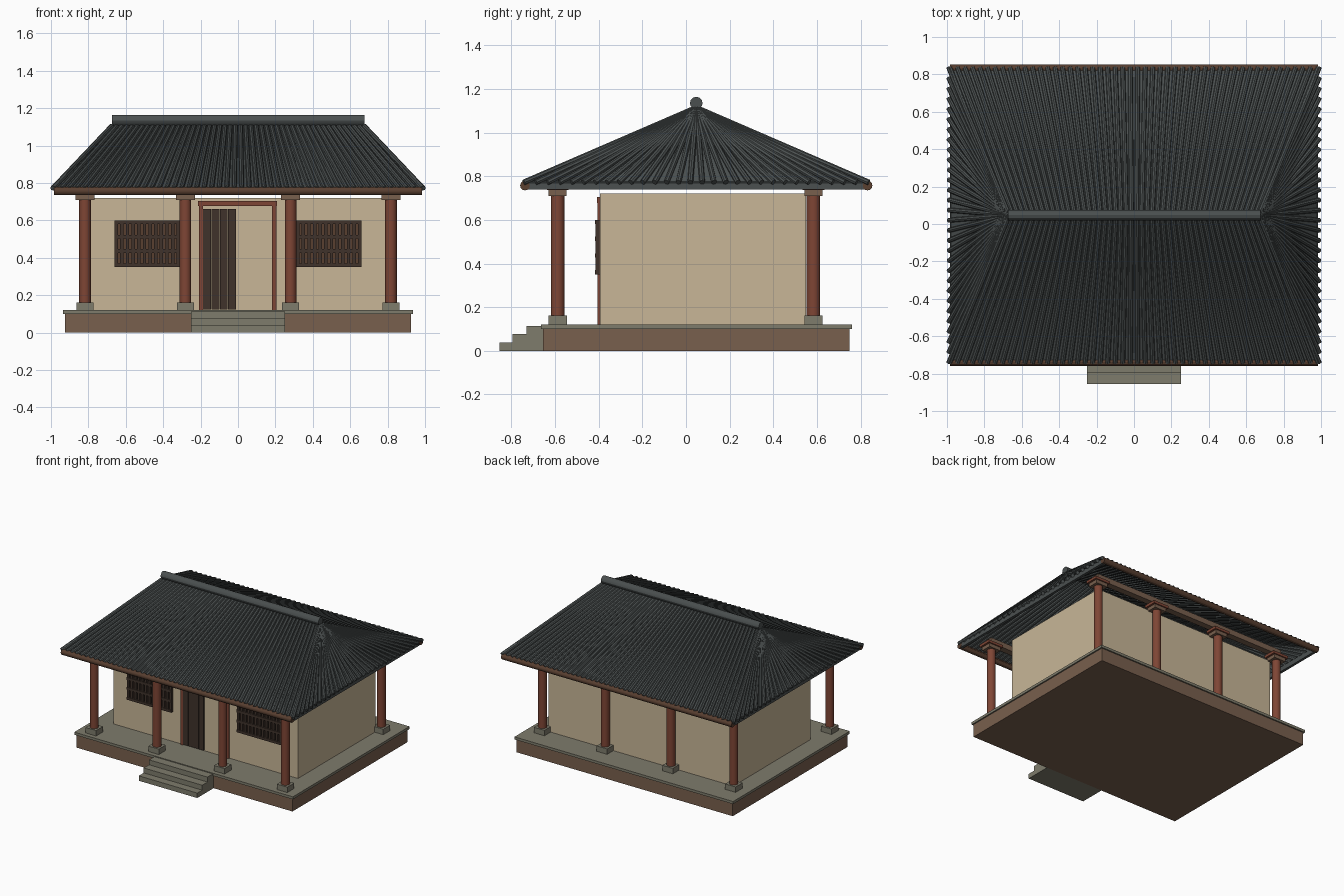
import bpy
import bmesh
from mathutils import Vector, Matrix

if "Cube" in bpy.data.objects:
    bpy.data.objects.remove(bpy.data.objects["Cube"])


def material(name, color):
    m = bpy.data.materials.new(name)
    m.use_nodes = True
    rgba = (*color, 1)
    m.diffuse_color = rgba
    m.node_tree.nodes["Principled BSDF"].inputs["Base Color"].default_value = rgba
    return m


PLASTER = material("cream plaster", (0.58, 0.47, 0.31))
RED = material("red timber", (0.21, 0.06, 0.035))
BROWN = material("brown earth", (0.19, 0.115, 0.075))
STONE = material("grey stone", (0.21, 0.20, 0.15))
TILE = material("grey tile", (0.07, 0.08, 0.08))
DARK = material("dark wood", (0.05, 0.032, 0.024))
EAVE = material("eave wood", (0.10, 0.05, 0.03))

CY = 0.047          # middle of the building in y


def finish(name, bm, mat, smooth=False):
    me = bpy.data.meshes.new(name)
    bm.to_mesh(me)
    bm.free()
    me.materials.append(mat)
    ob = bpy.data.objects.new(name, me)
    bpy.context.collection.objects.link(ob)
    if smooth:
        bpy.ops.object.select_all(action='DESELECT')
        ob.select_set(True)
        bpy.context.view_layer.objects.active = ob
        bpy.ops.object.shade_smooth_by_angle()
    return ob


def add_box(bm, x, y, z):
    size = Vector((x[1] - x[0], y[1] - y[0], z[1] - z[0]))
    mid = Vector((sum(x), sum(y), sum(z))) / 2
    bmesh.ops.create_cube(bm, size=1, matrix=Matrix.Translation(mid) @ Matrix.Diagonal(size).to_4x4())


def box(name, mat, x, y, z):
    bm = bmesh.new()
    add_box(bm, x, y, z)
    return finish(name, bm, mat)


def add_rod(bm, a, b, r, sides):
    a, b = Vector(a), Vector(b)
    turn = (b - a).to_track_quat('Z', 'Y').to_matrix().to_4x4()
    bmesh.ops.create_cone(bm, cap_ends=True, segments=sides, radius1=r, radius2=r,
                          depth=(b - a).length, matrix=Matrix.Translation((a + b) / 2) @ turn)


def rod(name, mat, a, b, r, sides=20):
    bm = bmesh.new()
    add_rod(bm, a, b, r, sides)
    return finish(name, bm, mat, True)


# Platform and steps
box("platform", BROWN, (-0.925, 0.925), (-0.655, 0.75), (0, 0.1))
box("platform_slab", STONE, (-0.935, 0.935), (-0.665, 0.76), (0.1, 0.12))
for i, y in enumerate((-0.855, -0.795, -0.73)):
    box(f"step_{i + 1}", STONE, (-0.25, 0.25), (y, -0.64), (0.038 * i, 0.038 * (i + 1)))

# Walls
box("walls", PLASTER, (-0.79, 0.79), (-0.395, 0.55), (0.12, 0.72))

# Columns with footings, caps, brackets and the beams they carry
for row, y in (("front", -0.588), ("back", 0.584)):
    for i, x in enumerate((-0.818, -0.281, 0.281, 0.818)):
        tag = f"{row}_{i + 1}"
        box("footing_" + tag, STONE, (x - 0.045, x + 0.045), (y - 0.042, y + 0.042), (0.12, 0.162))
        rod("column_" + tag, RED, (x, y, 0.16), (x, y, 0.712), 0.031)
        box("cap_" + tag, BROWN, (x - 0.05, x + 0.05), (y - 0.041, y + 0.041), (0.71, 0.737))
        box("bracket_" + tag, RED, (x - 0.065, x + 0.065), (y - 0.05, y + 0.05), (0.737, 0.757))
    box(row + "_beam", BROWN, (-0.84, 0.84), (y - 0.025, y + 0.025), (0.757, 0.8))

# Door frame and the single planked leaf
for side, x in (("right", -0.198), ("left", 0.194)):
    box(side + "_door_post", RED, (x - 0.011, x + 0.011), (-0.405, -0.39), (0.12, 0.68))
box("door_lintel", RED, (-0.215, 0.208), (-0.408, -0.39), (0.678, 0.705))
for i in range(4):
    x = -0.186 + 0.0445 * i
    box(f"door_plank_{i + 1}", DARK, (x, x + 0.042), (-0.404, -0.39), (0.125, 0.66))

# Lattice windows
for side, x0 in (("right", -0.66), ("left", 0.28)):
    x1 = x0 + 0.38
    box(side + "_window_backing", EAVE, (x0, x1), (-0.4, -0.39), (0.35, 0.6))
    bm = bmesh.new()
    for i in range(13):
        x = x0 + 0.009 + i * (0.38 - 0.018) / 12
        add_box(bm, (x - 0.009, x + 0.009), (-0.414, -0.398), (0.35, 0.6))
    for i in range(4):
        z = 0.36 + i * 0.23 / 3
        add_box(bm, (x0, x1), (-0.417, -0.398), (z - 0.01, z + 0.01))
    finish(side + "_window_lattice", bm, DARK)

# Hipped roof: four thin slopes
EX, EY, EZ = 0.985, 0.79, 0.768
RX, RZ = 0.675, 1.105
bm = bmesh.new()
eave = [bm.verts.new((sx * EX, CY + sy * EY, EZ)) for sx, sy in ((-1, -1), (1, -1), (1, 1), (-1, 1))]
ridge = [bm.verts.new((s * RX, CY, RZ)) for s in (-1, 1)]
bm.faces.new((eave[0], eave[1], ridge[1], ridge[0]))
bm.faces.new((eave[2], eave[3], ridge[0], ridge[1]))
bm.faces.new((eave[1], eave[2], ridge[1]))
bm.faces.new((eave[3], eave[0], ridge[0]))
finish("roof_slopes", bm, TILE)

# Rows of round tiles running from ridge to eave
FRONT_ROWS, SIDE_ROWS, TILE_R = 50, 30, 0.013
bm = bmesh.new()
for s in (-1, 1):
    for i in range(FRONT_ROWS):
        t = 2 * i / (FRONT_ROWS - 1) - 1
        add_rod(bm, (t * RX, CY, RZ), (t * EX, CY + s * EY, EZ + 0.004), TILE_R, 8)
    for i in range(SIDE_ROWS):
        t = 2 * i / (SIDE_ROWS - 1) - 1
        add_rod(bm, (s * RX, CY + t * 0.02, RZ), (s * (EX + 0.006), CY + t * EY, EZ + 0.004), TILE_R, 8)
finish("roof_tile_rows", bm, TILE, True)

# Ridge cap, eave poles and side edge boards
rod("ridge_cap", TILE, (-RX, CY, 1.135), (RX, CY, 1.135), 0.029, 12)
for name, s in (("front", -1), ("back", 1)):
    y = CY + s * 0.785
    rod(name + "_eave_pole", EAVE, (-0.985, y, 0.757), (0.985, y, 0.757), 0.022, 12)
for name, x in (("right", -0.972), ("left", 0.972)):
    box(name + "_eave_board", TILE, (x - 0.01, x + 0.01), (CY - 0.78, CY + 0.78), (0.738, 0.775))
